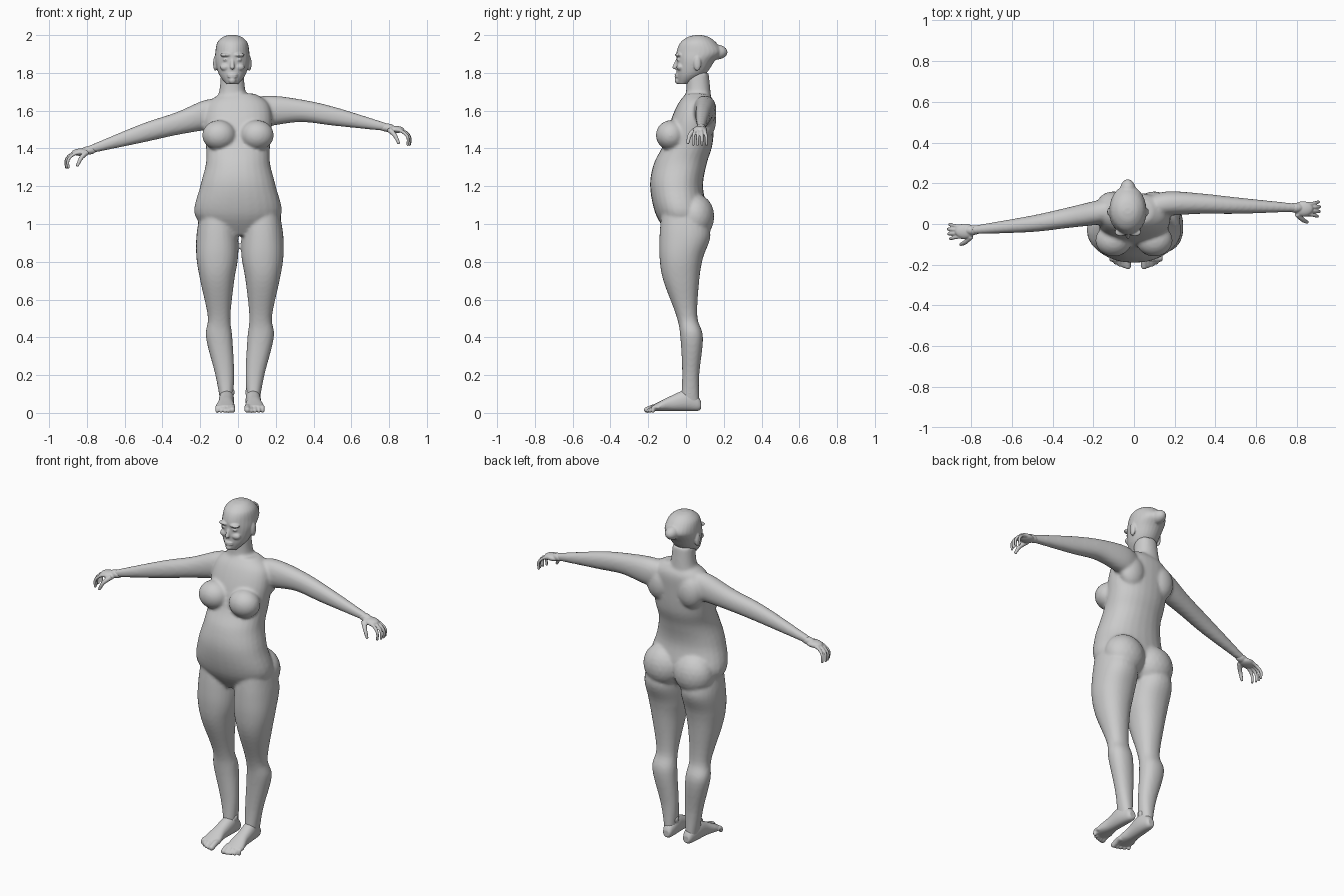
import bpy
import bmesh
import math
from mathutils import Matrix, Vector

if "Cube" in bpy.data.objects:
    bpy.data.objects.remove(bpy.data.objects["Cube"], do_unlink=True)

LEG_MIDDLE = .01
HEAD_MIDDLE = -.03  # the head leans slightly to one side
SKIN_GREY = (.6, .6, .6, 1)

grey = bpy.data.materials.new("plain_grey")
grey.use_nodes = True
grey.diffuse_color = SKIN_GREY
grey.node_tree.nodes["Principled BSDF"].inputs["Base Color"].default_value = SKIN_GREY


def spline_value(before, start, end, after, t):
    """One smooth in-between number, passing through start and end."""
    slope_in = (end - before) / 2
    slope_out = (after - start) / 2
    rise = end - start
    bend = 3 * rise - 2 * slope_in - slope_out
    twist = slope_in + slope_out - 2 * rise
    return start + t * (slope_in + t * (bend + t * twist))


def smooth_rows(rows, steps=5):
    """Fill in rows smoothly between the given ones."""
    padded = [rows[0], *rows, rows[-1]]
    filled = []
    for group in zip(padded, padded[1:], padded[2:], padded[3:]):
        for step in range(steps):
            filled.append([spline_value(*values, step / steps) for values in zip(*group)])
    filled.append(list(rows[-1]))
    return filled


def skin(bm, rings):
    """Join rings of points into a closed tube."""
    rings = [[bm.verts.new(point) for point in ring] for ring in rings]
    for lower, upper in zip(rings, rings[1:]):
        for side in range(len(lower)):
            bm.faces.new((lower[side - 1], lower[side], upper[side], upper[side - 1]))
    bm.faces.new(rings[0])
    bm.faces.new(rings[-1])


def loft(bm, rows, axis, power=2.2, sides=28):
    """Closed loft; each row is centre x, y, z and the two radii across the axis."""
    across = [k for k in range(3) if k != axis]
    rings = []
    for row in smooth_rows(rows):
        centre, radii = row[:3], row[3:]
        ring = []
        for side in range(sides):
            angle = math.tau * side / sides
            point = list(centre)
            for k, radius, wave in zip(across, radii, (math.cos(angle), math.sin(angle))):
                point[k] += radius * math.copysign(abs(wave) ** (2 / power), wave)
            ring.append(point)
        rings.append(ring)
    skin(bm, rings)


def upright_loft(bm, sections, power=2.2):
    """Loft along z from sections of height, centre x, half width, front y and back y."""
    rows = [(middle, (front + back) / 2, height, half, (back - front) / 2)
            for height, middle, half, front, back in sections]
    loft(bm, rows, axis=2, power=power)


def ball(bm, centre, radii):
    matrix = Matrix.Translation(centre) @ Matrix.Diagonal((*radii, 1))
    bmesh.ops.create_icosphere(bm, subdivisions=3, radius=1, matrix=matrix)


def digit(bm, points, hinge, root, tip, sides=12):
    """Finger, toe or nose: tapered tube bending about a hinge direction, with a round end."""
    path = [Vector(point) for point in smooth_rows(points)]
    rings = []
    for index, centre in enumerate(path):
        ahead = path[min(index + 1, len(path) - 1)] - path[max(index - 1, 0)]
        up = ahead.cross(hinge).normalized()
        out = up.cross(ahead).normalized()
        radius = root + (tip - root) * index / (len(path) - 1)
        angles = [math.tau * side / sides for side in range(sides)]
        rings.append([centre + radius * (out * math.cos(a) + up * math.sin(a)) for a in angles])
    skin(bm, rings)
    ball(bm, path[-1], (tip, tip, tip))


def fuse(name, bm, voxel, rounds):
    """Merge the overlapping volumes into one smooth skin."""
    bmesh.ops.recalc_face_normals(bm, faces=bm.faces)
    mesh = bpy.data.meshes.new(name)
    bm.to_mesh(mesh)
    bm.free()
    mesh.materials.append(grey)
    part = bpy.data.objects.new(name, mesh)
    bpy.context.collection.objects.link(part)
    remesh = part.modifiers.new("fuse", "REMESH")
    remesh.mode = "VOXEL"
    remesh.voxel_size = voxel
    remesh.use_smooth_shade = True
    soften = part.modifiers.new("soften", "SMOOTH")
    soften.factor = .5
    soften.iterations = rounds
    # Bake the modifiers so the skin is computed only once
    graph = bpy.context.evaluated_depsgraph_get()
    baked = bpy.data.meshes.new_from_object(part.evaluated_get(graph))
    part.modifiers.clear()
    part.data = baked


# Torso: height, half width, front, back
body = bmesh.new()
torso = [(.94, .13, -.09, .06), (1.05, .23, -.16, .11), (1.2, .2, -.19, .09),
         (1.32, .17, -.17, .11), (1.42, .17, -.12, .14), (1.55, .18, -.08, .15),
         (1.64, .16, -.04, .15), (1.69, .09, 0, .12)]
upright_loft(body, [(height, 0, *rest) for height, *rest in torso])

# Neck
neck = [(1.6, .1, -.03, .14), (1.7, .07, 0, .13), (1.8, .06, 0, .12)]
upright_loft(body, [(height, HEAD_MIDDLE, *rest) for height, *rest in neck])

# Leg: height, distance from the middle, half width, front, back
leg = [(1.06, .12, .09, -.13, .1), (.94, .12, .11, -.14, .13), (.82, .12, .11, -.14, .09),
       (.7, .12, .09, -.12, .07), (.51, .11, .06, -.05, .06), (.4, .11, .07, -.03, .09),
       (.2, .08, .05, -.02, .07), (.04, .07, .03, -.03, .07)]

# Chest, shoulder blades, buttocks and legs, mirrored
for sign in (-1, 1):
    ball(body, (sign * .1, -.08, 1.47), (.09, .08, .08))
    ball(body, (sign * .1, .1, 1.55), (.08, .06, .1))
    ball(body, (LEG_MIDDLE + sign * .1, .05, 1.04), (.12, .1, .12))
    upright_loft(body, [(height, LEG_MIDDLE + sign * out, *rest) for height, out, *rest in leg])

# Arms: the left one is held higher and further back
arm_radii = [(.05, .06), (.06, .08), (.05, .06), (.04, .05), (.02, .02)]
left_arm = [(.06, .08, 1.6), (.16, .1, 1.6), (.33, .1, 1.6), (.51, .09, 1.57), (.8, .08, 1.51)]
right_arm = [(-.06, .08, 1.58), (-.16, .06, 1.58), (-.33, .03, 1.53), (-.51, 0, 1.48),
             (-.8, -.03, 1.39)]
for arm in (left_arm, right_arm):
    loft(body, [(*point, *radii) for point, radii in zip(arm, arm_radii)], axis=0)
fuse("body", body, voxel=.009, rounds=5)

# Skull: height, half width, front, back
head = bmesh.new()
skull = [(1.74, .03, -.04, .01), (1.79, .07, -.05, .1), (1.86, .09, -.05, .15),
         (1.91, .09, -.05, .19), (1.96, .08, -.03, .16), (1.99, .05, .01, .12),
         (2, .02, .05, .08)]
upright_loft(head, [(height, HEAD_MIDDLE, *rest) for height, *rest in skull], power=2)

# Pointed back of the head, nose, lips and chin
ball(head, (HEAD_MIDDLE, .16, 1.91), (.04, .06, .04))
digit(head, [(HEAD_MIDDLE, -.04, 1.88), (HEAD_MIDDLE, -.06, 1.83)], Vector((1, 0, 0)),
      root=.008, tip=.012)
for height in (1.78, 1.79):
    ball(head, (HEAD_MIDDLE, -.05, height), (.025, .01, .006))
ball(head, (HEAD_MIDDLE, -.04, 1.76), (.02, .02, .02))

# Brows, eyes, cheeks and ears, mirrored
for sign in (-1, 1):
    eye_x = HEAD_MIDDLE + sign * .035
    ball(head, (eye_x, -.04, 1.895), (.03, .02, .01))
    ball(head, (eye_x, -.035, 1.87), (.015, .015, .01))
    ball(head, (eye_x, -.03, 1.83), (.03, .02, .02))
    ball(head, (HEAD_MIDDLE + sign * .09, .06, 1.85), (.012, .02, .04))
fuse("head", head, voxel=.005, rounds=2)

# Foot: y, sole, top, half width
foot_rows = [(.08, .02, .06, .02), (.06, .01, .09, .03), (0, .01, .12, .04),
             (-.08, .01, .09, .04), (-.14, .01, .06, .05), (-.18, .01, .04, .04)]
hand_drop = {"left": Vector(), "right": Vector((0, -.11, -.12))}

for sign, side in ((-1, "right"), (1, "left")):
    # Hand with curled, spread fingers and a thumb towards the front
    hand = bmesh.new()

    def place(x, y, z):
        return Vector((sign * x, y, z)) + hand_drop[side]

    ball(hand, place(.79, .08, 1.51), (.04, .024, .022))
    ball(hand, place(.83, .075, 1.5), (.05, .037, .02))
    for finger in range(4):
        y = .1 - .018 * finger
        spread = y + .005 * (1.5 - finger)
        reach = .9 + .01 * math.sin(finger + .3)
        digit(hand, [place(.83, y, 1.5), place(reach - .03, y, 1.49), place(reach, spread, 1.46),
                     place(reach, spread, 1.42)], Vector((0, 1, 0)), root=.01, tip=.007)
    digit(hand, [place(.8, .05, 1.5), place(.83, .02, 1.47), place(.85, .01, 1.43)],
          Vector((0, 1, 0)), root=.015, tip=.008)
    fuse(side + "_hand", hand, voxel=.004, rounds=1)

    # Foot turned slightly outwards, ankle bones and toes
    foot = bmesh.new()
    loft(foot, [(LEG_MIDDLE + sign * (.07 - y / 20), y, (sole + top) / 2, half, (top - sole) / 2)
                for y, sole, top, half in foot_rows], axis=1)
    for edge in (-1, 1):
        ball(foot, (LEG_MIDDLE + sign * .07 + edge * .03, .02, .11), (.012, .02, .02))
    for toe in range(5):
        x = LEG_MIDDLE + sign * (.04 + .02 * toe)
        thickness = .011 if toe else .016
        digit(foot, [(x, -.14, .03), (x, -.17, .03), (x, toe * toe / 500 - .207, thickness)],
              Vector((1, 0, 0)), root=thickness, tip=thickness)
    fuse(side + "_foot", foot, voxel=.005, rounds=2)
